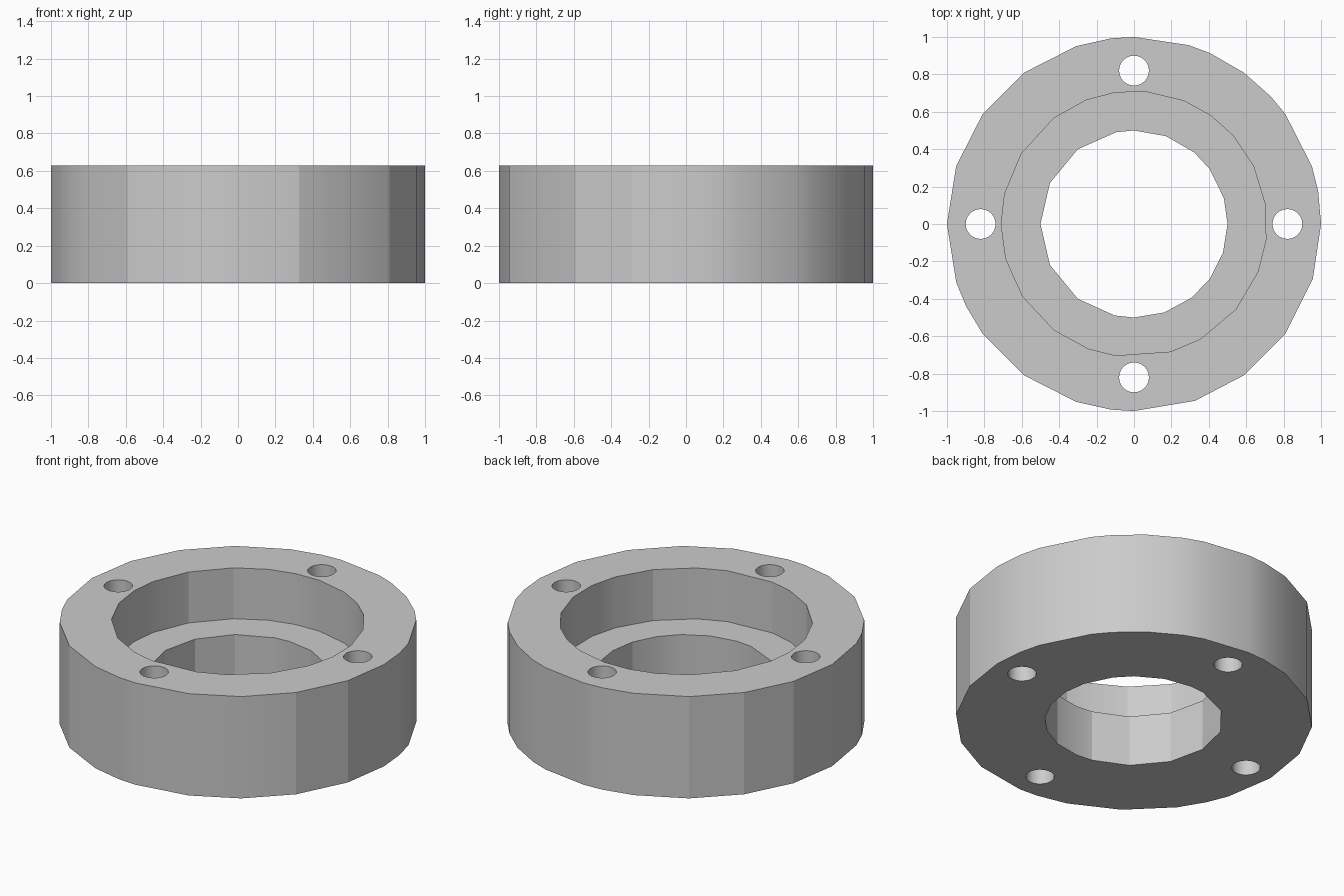
import bpy
import bmesh
from math import cos, sin, radians
from mathutils import Vector

default_cube = bpy.data.objects.get("Cube")
if default_cube:
    bpy.data.objects.remove(default_cube, do_unlink=True)

HEIGHT = 0.63
LEDGE = HEIGHT / 2
MARGIN = 0.2

# Uneven facet corners, as angles in degrees
OUTER_ANGLES = [0, 10, 18, 36, 43, 54, 66, 73, 90, 97, 108, 126, 144, 162, 180, 198,
                206, 216, 234, 252, 263, 270, 289, 306, 324, 343]
RECESS_ANGLES = [8, 26, 42, 55, 68, 85, 98, 111, 127, 148, 167, 180, 195, 213, 233,
                 250, 262, 286, 300, 320, 339, 353]
BORE_ANGLES = [0, 16, 36, 50, 70, 90, 101, 127, 154, 180, 206, 233, 258, 270, 289,
               308, 324, 342]
BOLT_ANGLES = range(0, 360, 15)


def make_material(name, grey):
    material = bpy.data.materials.new(name)
    material.use_nodes = True
    color = (grey, grey, grey, 1)
    material.diffuse_color = color
    material.node_tree.nodes["Principled BSDF"].inputs["Base Color"].default_value = color
    return material


def make_prism(name, angles, radius, bottom, top, center=(0, 0)):
    """Upright prism with one corner at each given angle."""
    bm = bmesh.new()
    corners = [bm.verts.new((center[0] + radius * cos(radians(a)),
                             center[1] + radius * sin(radians(a)), bottom))
               for a in angles]
    base = bm.faces.new(corners)
    extruded = bmesh.ops.extrude_face_region(bm, geom=[base], use_keep_orig=True)
    lifted = [item for item in extruded["geom"] if isinstance(item, bmesh.types.BMVert)]
    bmesh.ops.translate(bm, verts=lifted, vec=Vector((0, 0, top - bottom)))
    bmesh.ops.recalc_face_normals(bm, faces=bm.faces[:])
    mesh = bpy.data.meshes.new(name)
    bm.to_mesh(mesh)
    bm.free()
    prism = bpy.data.objects.new(name, mesh)
    bpy.context.collection.objects.link(prism)
    return prism


def activate(target):
    bpy.ops.object.select_all(action="DESELECT")
    target.select_set(True)
    bpy.context.view_layer.objects.active = target


def cut(target, cutter):
    """Subtract the cutter from the target, then discard it."""
    cutter.hide_render = True
    modifier = target.modifiers.new("cut", "BOOLEAN")
    modifier.operation = "DIFFERENCE"
    modifier.solver = "EXACT"
    modifier.object = cutter
    activate(target)
    bpy.ops.object.modifier_apply(modifier=modifier.name)
    bpy.data.objects.remove(cutter, do_unlink=True)


# Outer body of the ring
ring = make_prism("flange_ring", OUTER_ANGLES, 1, 0, HEIGHT)
ring.data.materials.append(make_material("light grey metal", 0.6))

# Wide recess from the top down to the ledge
cut(ring, make_prism("recess_cutter", RECESS_ANGLES, 0.71, LEDGE, HEIGHT + MARGIN))

# Narrower bore through the floor
cut(ring, make_prism("bore_cutter", BORE_ANGLES, 0.5, -MARGIN, LEDGE + MARGIN))

# Four bolt holes through the rim
for turn in range(4):
    angle = radians(90 * turn)
    spot = (0.82 * cos(angle), 0.82 * sin(angle))
    cut(ring, make_prism("bolt_hole_cutter", BOLT_ANGLES, 0.08, -MARGIN,
                         HEIGHT + MARGIN, spot))

# Soft shading across shallow facets only
activate(ring)
bpy.ops.object.shade_smooth_by_angle(angle=radians(17.8))
